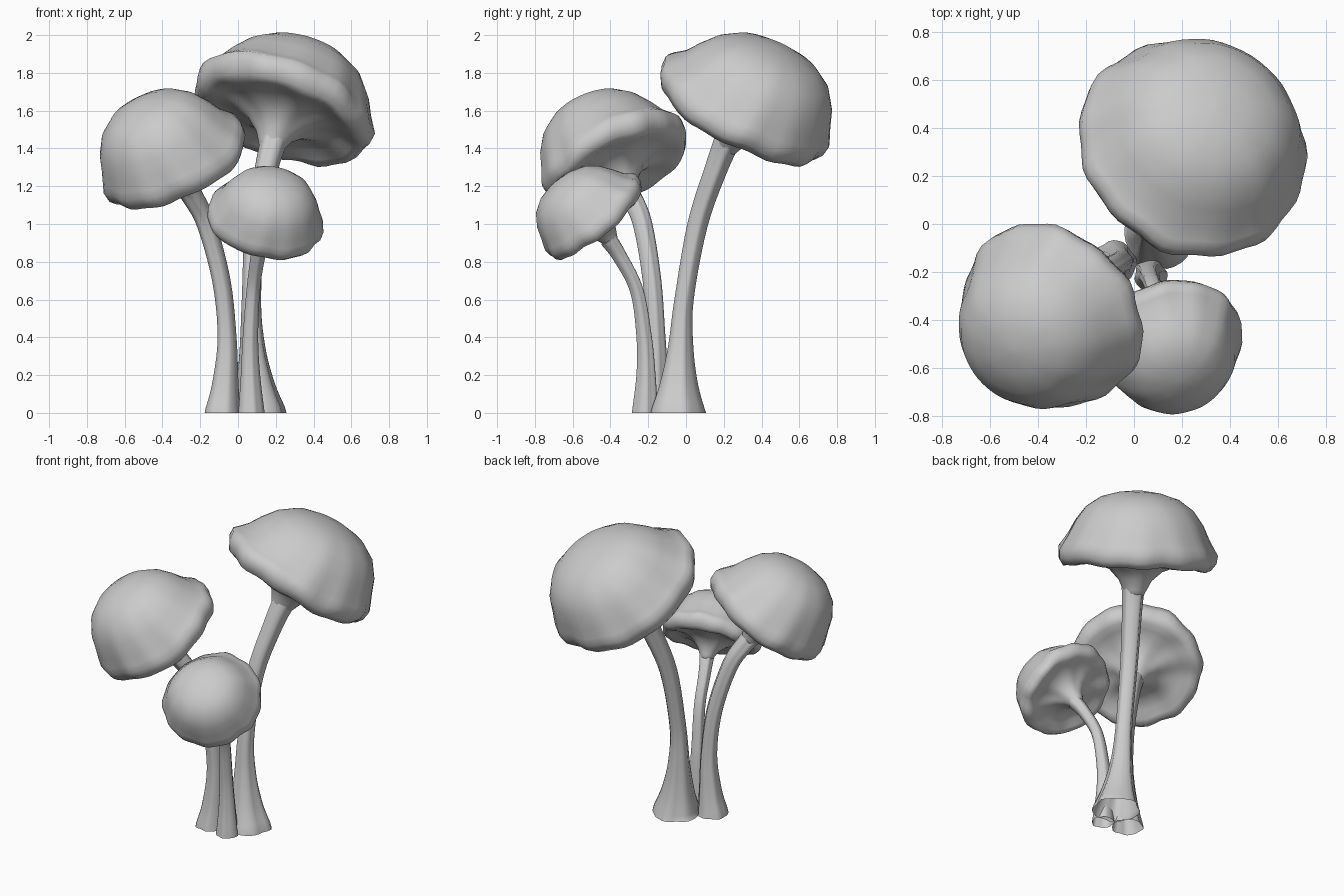
import bpy, bmesh
from math import sin, cos, pi, atan2
from mathutils import Vector

if "Cube" in bpy.data.objects:
    bpy.data.objects.remove(bpy.data.objects["Cube"])

SEG = 28


def skin(name, rings, close_start=True, close_end=True):
    """Join a list of equal-length point rings into a smooth tube object."""
    bm = bmesh.new()
    loops = [[bm.verts.new(p) for p in ring] for ring in rings]
    n = len(loops[0])
    for a, b in zip(loops, loops[1:]):
        for i in range(n):
            j = (i + 1) % n
            bm.faces.new((a[i], a[j], b[j], b[i]))
    if close_start:
        bm.faces.new(loops[0][::-1])
    if close_end:
        bm.faces.new(loops[-1])
    bmesh.ops.recalc_face_normals(bm, faces=bm.faces)
    mesh = bpy.data.meshes.new(name)
    bm.to_mesh(mesh)
    bm.free()
    ob = bpy.data.objects.new(name, mesh)
    bpy.context.collection.objects.link(ob)
    bpy.ops.object.select_all(action='DESELECT')
    ob.select_set(True)
    bpy.context.view_layer.objects.active = ob
    bpy.ops.object.shade_smooth_by_angle(angle=1.2)


def spline(pts, steps=5):
    """Catmull-Rom interpolation of tuples (position and radius together)."""
    out = []
    p = [pts[0]] + pts + [pts[-1]]
    for k in range(1, len(p) - 2):
        for s in range(steps):
            t = s / steps
            out.append([0.5 * (2 * b + (c - a) * t + (2 * a - 5 * b + 4 * c - d) * t * t
                               + (3 * b - a - 3 * c + d) * t ** 3)
                        for a, b, c, d in zip(p[k - 1], p[k], p[k + 1], p[k + 2])])
    out.append(list(pts[-1]))
    return out


# cap section, unit radius: funnel, gills, rolled lip (heights in radii), then dome (fractions of height)
UNDER = [(.09, -.52), (.145, -.40), (.21, -.27), (.34, -.14), (.52, -.07), (.70, -.07), (.83, -.12), (.93, -.13)]
DOME = [(.99, -.06), (1.0, .06), (.955, .16), (.89, .30), (.81, .51), (.68, .73), (.49, .89), (.26, .97), (.04, 1.0)]


def cap(name, center, axis, radius, height, seed):
    rot = Vector((0, 0, 1)).rotation_difference(Vector(axis).normalized())
    down = Vector((axis[0], axis[1], 0)).normalized()
    uphill = atan2(-axis[1], -axis[0])
    prof = [(r, t * radius, 0, True) for r, t in UNDER]
    prof += [(r, t * height, max(t, 0), False) for r, t in DOME]
    rings = []
    for r, t, f, gills in prof:
        ring = []
        lean = down * (.09 * radius * sin(.7 * pi * f))   # dome sags to the low side
        for i in range(SEG * 2):
            a = pi * i / SEG
            rim = r ** 4
            wob = 1 + rim * (.010 * sin(3 * a + seed) + .010 * sin(7 * a + 2 * seed) + .012 * sin(13 * a + seed))
            dz = rim * radius * (.012 * sin(2 * a + 3 * seed) + .015 * sin(5 * a + seed) + .015 * sin(11 * a))
            dz += r ** 6 * radius * .16 * max(0, cos(a - uphill))   # lip curls up on the high side
            if gills and .3 < r < .9:
                dz += .012 * radius * sin(7 * a + seed)
            rr = r * radius * wob
            ring.append(Vector(center) + rot @ (lean + Vector((rr * cos(a), rr * sin(a), t + dz))))
        rings.append(ring)
    skin(name, rings)


def stem(name, pts, seed):
    path = spline(pts)
    rings = []
    for k, (x, y, z, r) in enumerate(path):
        lo, hi = path[max(k - 1, 0)], path[min(k + 1, len(path) - 1)]
        d = Vector([h - l for h, l in zip(hi[:3], lo[:3])])
        rot = Vector((0, 0, 1)).rotation_difference(d)
        ring = []
        for i in range(SEG):
            a = 2 * pi * i / SEG
            rr = r * (1 + .05 * sin(5 * a + seed) + .03 * sin(8 * a))
            v = Vector((rr * cos(a), rr * sin(a), 0))
            ring.append(Vector((x, y, z)) + (v if k == 0 else rot @ v))
        rings.append(ring)
    skin(name, rings, close_start=False)   # stems are open at the ground


# tall mushroom
cap("tall_cap", (.23, .295, 1.59), (.27, .40, .87), .49, .42, 1.0)
stem("tall_stem", [(.105, -.045, 0, .145), (.09, -.04, .15, .10), (.075, -.03, .35, .066), (.07, -.012, .6, .05),
                   (.09, .06, 1.0, .053), (.15, .16, 1.3, .06), (.19, .22, 1.45, .07)], 0)

# left mushroom
cap("left_cap", (-.33, -.37, 1.32), (-.38, -.36, .85), .405, .41, 2.2)
stem("left_stem", [(-.085, -.165, 0, .095), (-.07, -.16, .15, .07), (-.06, -.16, .4, .05), (-.09, -.18, .7, .048),
                   (-.17, -.23, 1.0, .05), (-.24, -.29, 1.14, .055), (-.28, -.33, 1.2, .06)], 1)

# small front mushroom
cap("small_cap", (.145, -.475, 1.02), (.16, -.58, .79), .31, .295, 4.0)
stem("small_stem", [(.07, -.215, 0, .068), (.065, -.21, .2, .05), (.065, -.22, .4, .04), (.08, -.26, .65, .035),
                    (.105, -.35, .83, .038), (.13, -.41, .92, .045)], 2)
